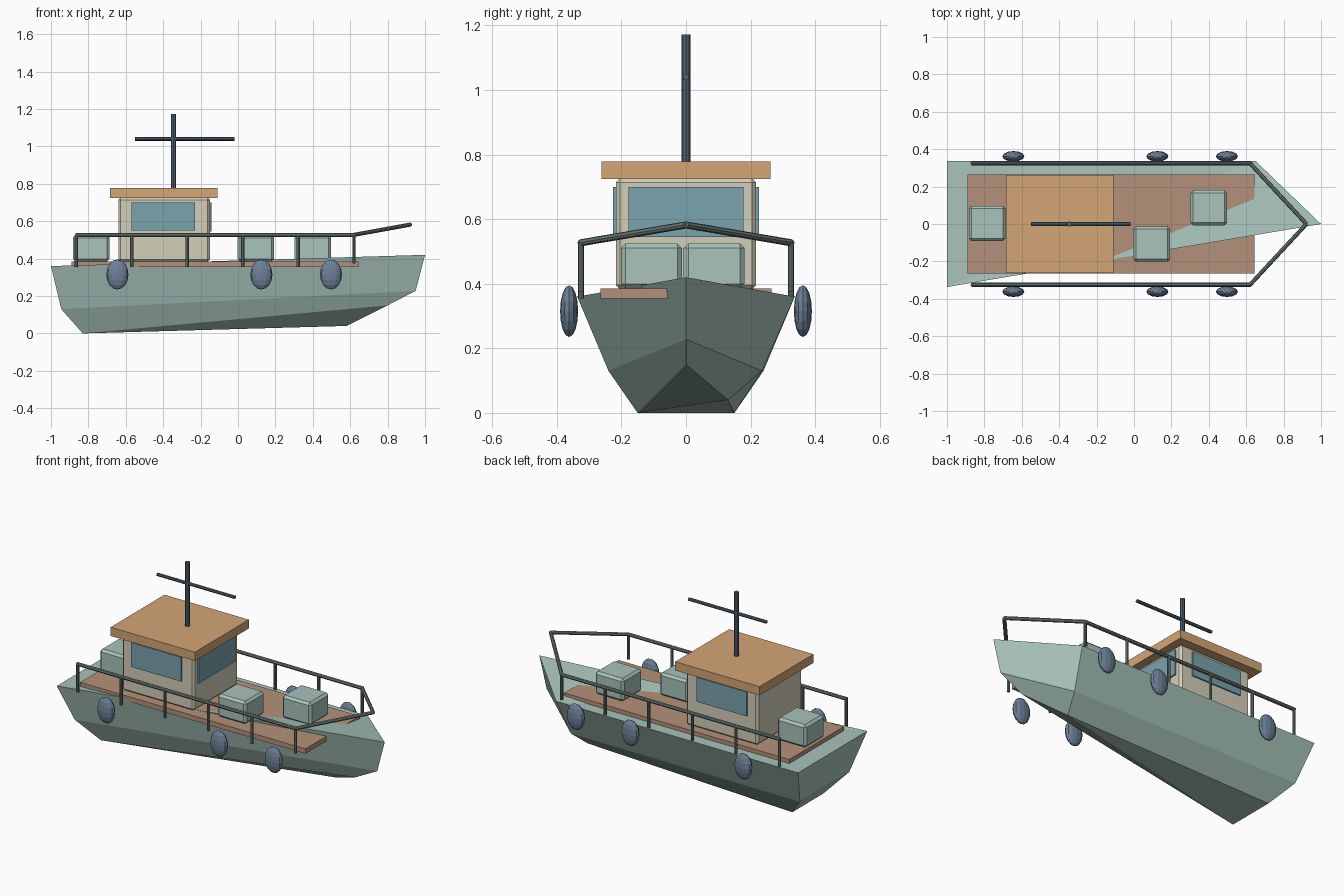
import bpy, bmesh, math
from mathutils import Vector, Matrix

if "Cube" in bpy.data.objects:
    bpy.data.objects.remove(bpy.data.objects["Cube"])


def material(name, r, g, b):
    lin = [((c / 255 + 0.055) / 1.055) ** 2.4 for c in (r, g, b)]
    m = bpy.data.materials.new(name)
    m.diffuse_color = (*lin, 1)
    m.use_nodes = True
    m.node_tree.nodes["Principled BSDF"].inputs["Base Color"].default_value = m.diffuse_color
    return m


HULL = material("pale sea green", 168, 195, 187)
DECK = material("deck brown", 180, 145, 122)
ROOF = material("roof tan", 212, 166, 118)
CREAM = material("cabin cream", 212, 207, 186)
GLASS = material("window blue", 122, 163, 173)
RAIL = material("rail grey green", 108, 124, 118)
MAST = material("mast slate", 80, 100, 115)
FENDER = material("fender blue grey", 108, 128, 150)


def finish(name, bm, mat):
    bmesh.ops.recalc_face_normals(bm, faces=bm.faces)
    me = bpy.data.meshes.new(name)
    bm.to_mesh(me)
    bm.free()
    me.materials.append(mat)
    ob = bpy.data.objects.new(name, me)
    bpy.context.collection.objects.link(ob)
    return ob


def box(name, x, y, z, mat, bevel=0):
    """Box from (min, max) ranges, optionally with chamfered edges."""
    bm = bmesh.new()
    size = [r[1] - r[0] for r in (x, y, z)]
    mid = [(r[0] + r[1]) / 2 for r in (x, y, z)]
    bmesh.ops.create_cube(bm, size=1, matrix=Matrix.Translation(mid) @ Matrix.Diagonal((*size, 1)))
    if bevel:
        bmesh.ops.bevel(bm, geom=bm.edges[:], offset=bevel, segments=1, affect='EDGES')
    return finish(name, bm, mat)


def rod(name, a, b, radius, mat, sides=8):
    """Straight round bar between two points."""
    a, b = Vector(a), Vector(b)
    d = b - a
    bm = bmesh.new()
    m = Matrix.Translation((a + b) / 2) @ d.to_track_quat('Z', 'Y').to_matrix().to_4x4()
    bmesh.ops.create_cone(bm, cap_ends=True, segments=sides, radius1=radius,
                          radius2=radius, depth=d.length, matrix=m)
    return finish(name, bm, mat)


# Hull: three levels (keel, chine, sheer), each a ring of
# stern left, stern right, shoulder (on the back side only), bow
levels = [
    [(-.83, -.15, 0), (-.83, .15, 0), (.58, .13, .04), (.80, 0, .15)],
    [(-.945, -.24, .13), (-.945, .24, .13), (.62, .235, .13), (.95, 0, .228)],
    [(-1, -.337, .36), (-1, .337, .36), (.65, .337, .36), (1, 0, .42)],
]
bm = bmesh.new()
rings = [[bm.verts.new(p) for p in ring] for ring in levels]
for lo, hi in zip(rings, rings[1:]):
    for i in range(4):
        j = (i + 1) % 4
        bm.faces.new((lo[i], lo[j], hi[j], hi[i]))
for ring in (rings[0], rings[2]):
    bm.faces.new((ring[0], ring[1], ring[2]))
    bm.faces.new((ring[0], ring[2], ring[3]))
finish("hull", bm, HULL)

# Deck and cabin
box("deck", (-.89, .645), (-.265, .265), (.355, .385), DECK)
box("cabin", (-.64, -.15), (-.217, .217), (.383, .727), CREAM, .013)
box("roof", (-.685, -.11), (-.262, .262), (.724, .778), ROOF)

# Windows
for side, s in (("front", -1), ("back", 1)):
    box("window_" + side, (-.57, -.23), sorted((s * .216, s * .2255)), (.55, .70), GLASS)
box("window_bow", (-.151, -.1415), (-.178, .178), (.545, .70), GLASS)

# Mast and crossbar
rod("mast", (-.345, 0, .775), (-.345, 0, 1.172), .014, MAST)
rod("mast_crossbar", (-.55, 0, 1.04), (-.02, 0, 1.04), .01, MAST)

# Crates
for i, (x, y) in enumerate([(-.785, .003), (.095, -.107), (.4, .087)]):
    box(f"crate_{i + 1}", (x - .098, x + .098), (y - .094, y + .094), (.385, .525), HULL, .014)

for side, s in (("front", -1), ("back", 1)):
    # Railing
    y = s * .325
    rod("rail_" + side, (-.87, y, .527), (.625, y, .527), .011, RAIL)
    rod("bow_rail_" + side, (.62, y, .527), (.922, 0, .582), .011, RAIL)
    for i in range(6):
        x = -.865 + i * .297
        rod(f"rail_post_{side}_{i + 1}", (x, y, .355 if i < 5 else .375), (x, y, .527), .009, RAIL)
    # Fenders
    for i, x in enumerate((-.645, .125, .497)):
        bm = bmesh.new()
        bmesh.ops.create_uvsphere(bm, u_segments=12, v_segments=8, radius=1,
                                  matrix=Matrix.Translation((x, s * .362, .315))
                                  @ Matrix.Diagonal((.059, .028, .08, 1)))
        finish(f"fender_{side}_{i + 1}", bm, FENDER)
